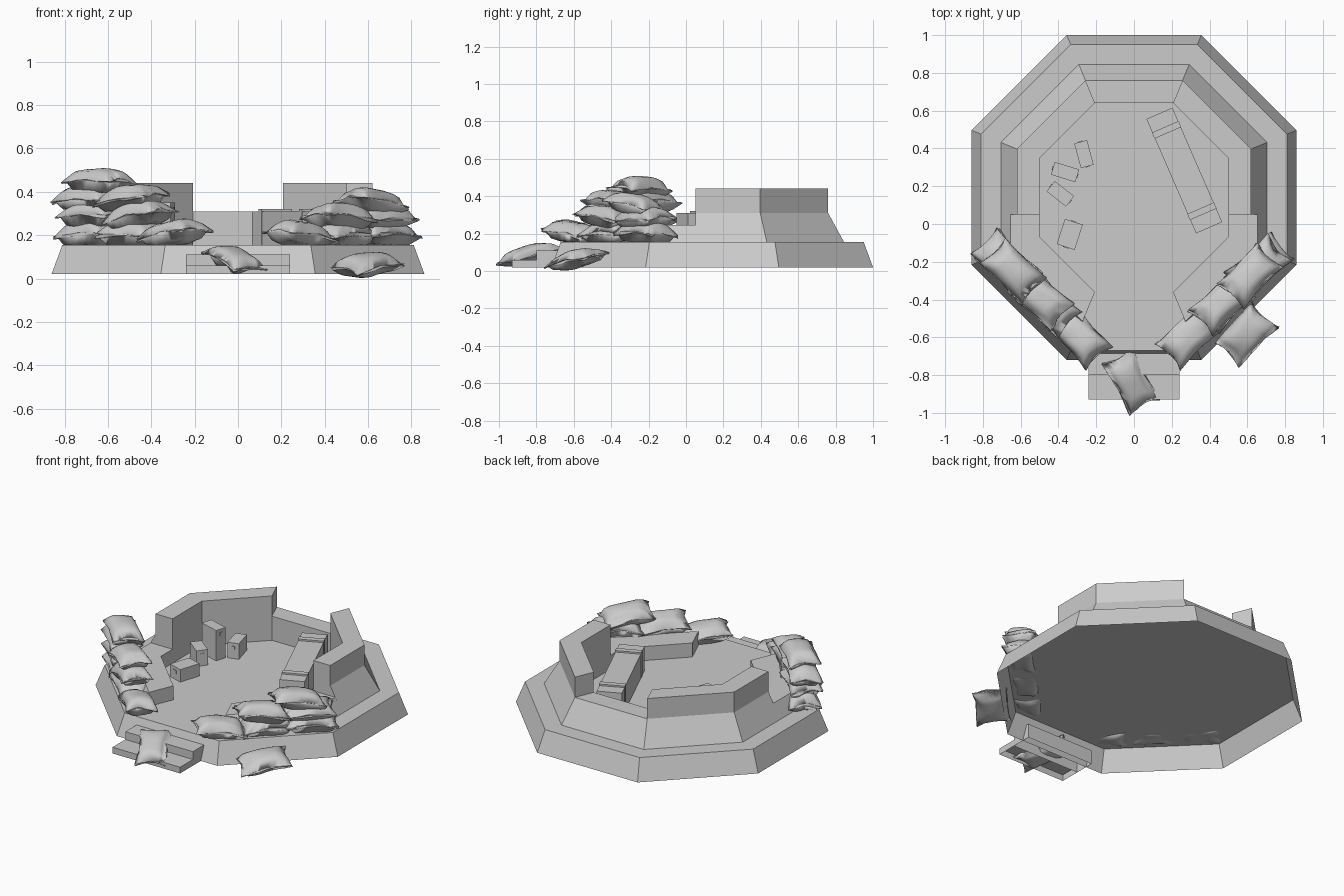
import bpy, bmesh, math, random
from mathutils import Matrix, Vector, noise

if "Cube" in bpy.data.objects:
    bpy.data.objects.remove(bpy.data.objects["Cube"])

random.seed(4)
CY = 0.14                      # centre of the octagon in y
FLOOR = 0.155


def finish(name, bm, smooth=False):
    bmesh.ops.recalc_face_normals(bm, faces=bm.faces)
    me = bpy.data.meshes.new(name)
    bm.to_mesh(me)
    bm.free()
    ob = bpy.data.objects.new(name, me)
    bpy.context.collection.objects.link(ob)
    for p in me.polygons:
        p.use_smooth = smooth
    return ob


def corner(i, ap):
    """Octagon corner i (0 = right side, back end) at apothem ap."""
    a = math.radians(22.5 + 45 * i)
    r = ap / math.cos(math.pi / 8)
    return Vector((r * math.cos(a), CY + r * math.sin(a), 0))


# octagonal platform, open underneath
def platform():
    bm = bmesh.new()
    lo = [bm.verts.new(corner(i, 0.86) + Vector((0, 0, 0.02))) for i in range(8)]
    hi = [bm.verts.new(corner(i, 0.81) + Vector((0, 0, FLOOR))) for i in range(8)]
    for i in range(8):
        j = (i + 1) % 8
        bm.faces.new((lo[i], lo[j], hi[j], hi[i]))
    bm.faces.new(hi)
    finish("platform", bm)


# parapet run: profile of (apothem, z) swept along octagon stations
def parapet(name, stations, profile):
    bm = bmesh.new()
    rings = []
    for st in stations:
        ring = []
        for ap, z in profile:
            if isinstance(st, tuple):      # cut straight across a side wall
                p = Vector((st[0] * ap, st[1], 0))
            else:
                p = corner(st, ap)
            ring.append(bm.verts.new((p.x, p.y, z)))
        rings.append(ring)
    for a, b in zip(rings, rings[1:]):
        for k in range(len(profile) - 1):
            bm.faces.new((a[k], a[k + 1], b[k + 1], b[k]))
    bm.faces.new(rings[0])
    bm.faces.new(rings[-1])
    finish(name, bm)


platform()
high = [(0.705, FLOOR), (0.62, 0.31), (0.62, 0.44), (0.5, 0.44), (0.5, FLOOR)]
low = [(0.705, FLOOR), (0.62, 0.31), (0.5, 0.31), (0.5, FLOOR)]
curb = [(0.705, FLOOR), (0.655, 0.245), (0.5, 0.245), (0.5, FLOOR)]
parapet("right_parapet", [(1, 0.05), 0, 1], high)
parapet("back_parapet", [1, 2], low)
parapet("left_parapet", [2, 3, (-1, 0.05)], high)
parapet("left_front_curb", [(-1, 0.05), 4, 5], curb)
parapet("right_front_curb", [6, 7, (1, 0.05)], curb)


def box(name, cx, cy, sx, sy, z0, z1, rot=0, open_bottom=False):
    bm = bmesh.new()
    bmesh.ops.create_cube(bm, size=1)
    if open_bottom:
        down = [f for f in bm.faces if f.normal.z < -0.5]
        bmesh.ops.delete(bm, geom=down, context='FACES_ONLY')
    bm.transform(Matrix.Translation((cx, cy, (z0 + z1) / 2))
                 @ Matrix.Rotation(math.radians(rot), 4, 'Z')
                 @ Matrix.Diagonal((sx, sy, z1 - z0, 1)))
    return finish(name, bm)


# entrance steps
box("lower_step", 0, -0.865, 0.48, 0.13, 0.02, 0.06, open_bottom=True)
box("upper_step", 0, -0.735, 0.48, 0.13, 0.02, 0.11, open_bottom=True)

# long crate with two straps
LX, LY, LR = 0.266, 0.283, 23.5
box("long_crate", LX, LY, 0.15, 0.66, FLOOR, 0.31, LR)
for k, d in enumerate((-0.235, 0.235)):
    a = math.radians(LR)
    box(f"crate_strap_{k}", LX - d * math.sin(a), LY + d * math.cos(a),
        0.154, 0.035, FLOOR, 0.32, LR)

# small ammunition boxes
for k, (x, y, sx, sy, top, r) in enumerate([
        (-0.34, -0.055, 0.10, 0.14, 0.235, -18),
        (-0.39, 0.16, 0.13, 0.07, 0.255, -38),
        (-0.365, 0.275, 0.135, 0.07, 0.35, -17),
        (-0.265, 0.37, 0.07, 0.135, 0.255, 15)]):
    box(f"small_box_{k}", x, y, sx, sy, FLOOR, top, r)
    box(f"small_box_latch_{k}", x, y, min(sx, sy) * 0.3 if sx < sy else sx + 0.008,
        sy + 0.008 if sx < sy else sy * 0.3, top - 0.04, top - 0.02, r)


# sandbag: pillow with pinched seam and pointed corners
def sandbag(name, loc, yaw, pitch=0, roll=0, size=(0.31, 0.19, 0.115)):
    bm = bmesh.new()
    bmesh.ops.create_cube(bm, size=2)
    bmesh.ops.subdivide_edges(bm, edges=bm.edges, cuts=7, use_grid_fill=True)
    seed = Vector([random.uniform(-9, 9) for _ in range(3)])
    for v in bm.verts:
        x, y, z = v.co
        puff = max(0.0, (1 - abs(x) ** 3.5) * (1 - abs(y) ** 3.5)) ** 0.5
        n = noise.noise_vector(v.co * 1.1 + seed)
        sx = 1 - 0.12 * (1 - y * y)
        sy = 1 - 0.10 * (1 - x * x)
        v.co = Vector((x * sx + n.x * 0.08, y * sy + n.y * 0.10,
                       z * (0.1 + 0.9 * puff) + n.z * 0.22 - 0.25 * abs(x * y)))
    bm.transform(Matrix.Translation(loc)
                 @ Matrix.Rotation(math.radians(yaw), 4, 'Z')
                 @ Matrix.Rotation(math.radians(pitch), 4, 'Y')
                 @ Matrix.Rotation(math.radians(roll), 4, 'X')
                 @ Matrix.Diagonal((size[0] / 2, size[1] / 2, size[2] / 2, 1)))
    finish(name, bm, True)


# stacked bags; offsets run along the wall toward the front opening
def stack(name, side, rows):
    for r, (z, offsets) in enumerate(rows):
        for k, s in enumerate(offsets):
            x = 0.48 - s * 0.707
            y = -0.405 - s * 0.707
            sandbag(f"{name}_{r}_{k}", (side * x, y, z),
                    side * 45 + random.uniform(-4, 4),
                    random.uniform(-3, 3) + side * (7 if k == len(offsets) - 1 and r < 3 else 0),
                    random.uniform(-6, 6))


stack("left_sandbag", -1, [(0.21, (-0.28, 0.0, 0.27)), (0.295, (-0.26, 0.04)),
                           (0.375, (-0.29, -0.02)), (0.45, (-0.22,))])
stack("right_sandbag", 1, [(0.205, (-0.27, 0.0, 0.27)), (0.285, (-0.25, 0.02)),
                           (0.355, (-0.19,))])

# fallen bags
sandbag("step_sandbag", (-0.015, -0.835, 0.09), -62, 15, 0, (0.32, 0.18, 0.09))
sandbag("fallen_sandbag", (0.59, -0.585, 0.066), 45, -9, 8, (0.30, 0.2, 0.095))
